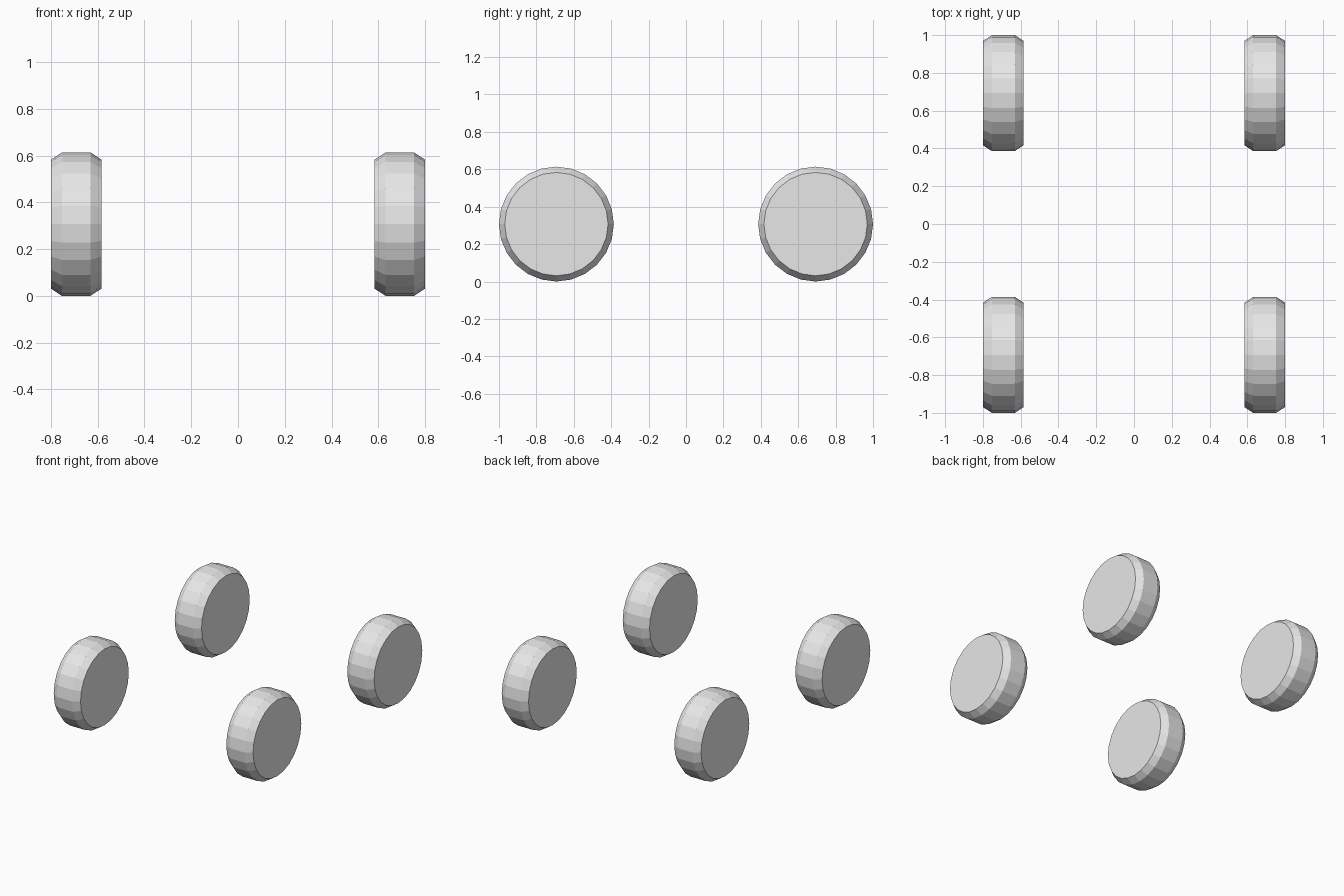
import bpy
import bmesh
import math
from mathutils import Matrix

cube = bpy.data.objects.get("Cube")
if cube:
    bpy.data.objects.remove(cube, do_unlink=True)

RADIUS = 0.307    # tread radius
WIDTH = 0.215     # full wheel width
SIDES = 24
TRACK = 0.692     # wheel centre, x
AXLE = 0.693      # wheel centre, y

# One plain light grey for every wheel
grey = bpy.data.materials.new("light_grey")
grey.use_nodes = True
grey.diffuse_color = (0.8, 0.8, 0.8, 1)
grey.node_tree.nodes["Principled BSDF"].inputs["Base Color"].default_value = (0.8, 0.8, 0.8, 1)


def wheel_mesh():
    """Faceted disc lying across x, with chamfered shoulders."""
    bm = bmesh.new()
    # Tread
    bmesh.ops.create_cone(bm, cap_ends=True, segments=SIDES, radius1=RADIUS,
                          radius2=RADIUS, depth=0.122,
                          matrix=Matrix.Rotation(math.pi / 2, 4, "Y"))
    # Shoulders: extrude each side face outward and shrink it
    caps = [f for f in bm.faces if len(f.verts) == SIDES]
    for cap in caps:
        side = math.copysign(1, cap.calc_center_median().x)
        new = bmesh.ops.extrude_discrete_faces(bm, faces=[cap])["faces"][0]
        for v in new.verts:
            v.co.x = side * WIDTH / 2
            v.co.y *= 0.9
            v.co.z *= 0.9
    bmesh.ops.recalc_face_normals(bm, faces=bm.faces)
    mesh = bpy.data.meshes.new("wheel")
    bm.to_mesh(mesh)
    bm.free()
    mesh.materials.append(grey)
    return mesh


# Four wheels sharing one mesh
mesh = wheel_mesh()
for end, y in (("front", -AXLE), ("back", AXLE)):
    for side, x in (("left", TRACK), ("right", -TRACK)):
        wheel = bpy.data.objects.new(f"{end}_{side}_wheel", mesh)
        wheel.location = (x, y, RADIUS)
        bpy.context.collection.objects.link(wheel)
